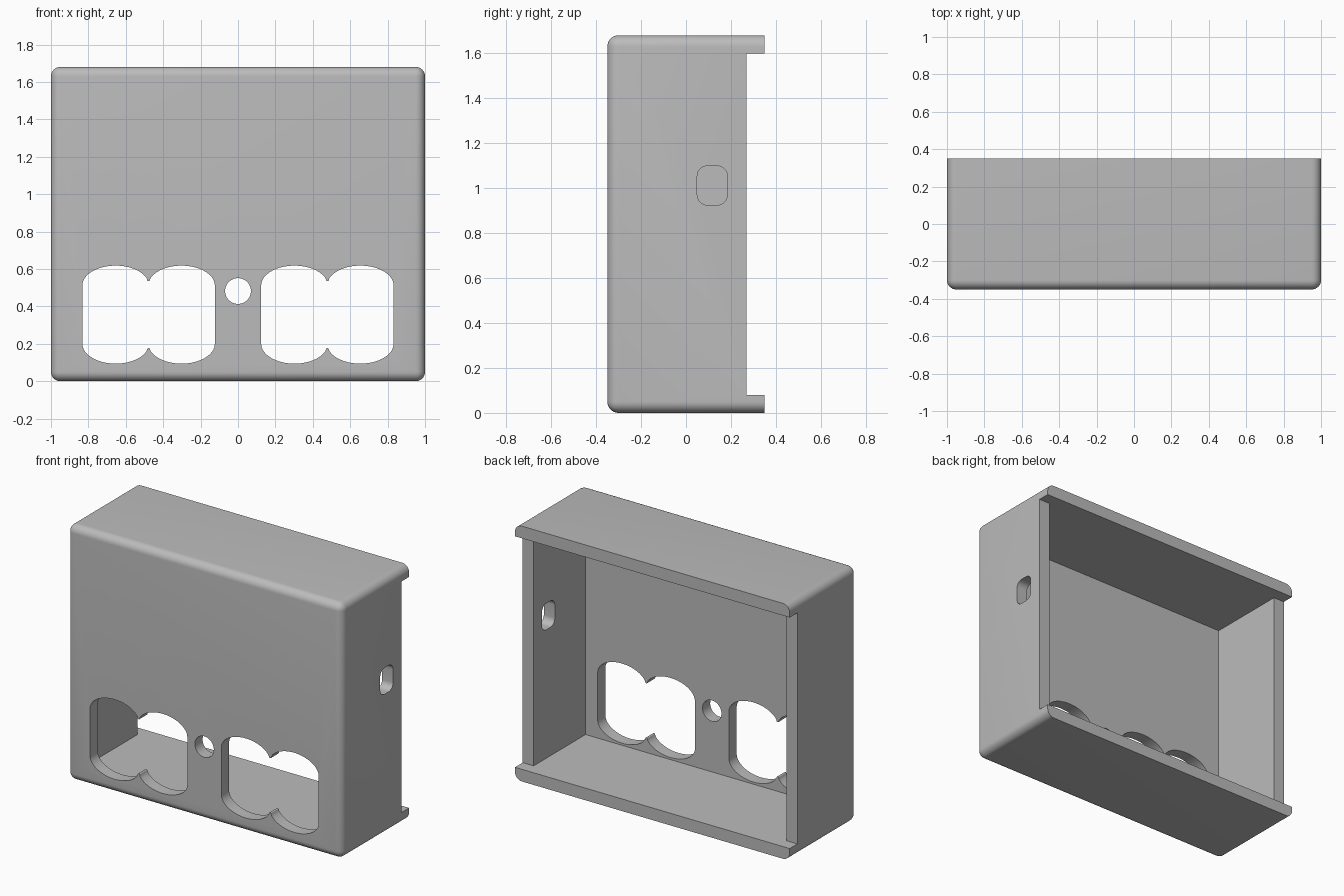
import bpy, bmesh, math
from mathutils import Vector

cube = bpy.data.objects.get("Cube")
if cube:
    bpy.data.objects.remove(cube, do_unlink=True)

W, D, H = 1.0, 0.35, 1.68    # half width, half depth, height
T, R = 0.08, 0.05            # wall thickness, edge radius

grey = bpy.data.materials.new("plain grey")
grey.use_nodes = True
colour = (0.5, 0.5, 0.5, 1)
grey.diffuse_color = colour
grey.node_tree.nodes["Principled BSDF"].inputs["Base Color"].default_value = colour


def add_object(name, bm):
    bmesh.ops.recalc_face_normals(bm, faces=bm.faces)
    mesh = bpy.data.meshes.new(name)
    bm.to_mesh(mesh)
    bm.free()
    mesh.materials.append(grey)
    obj = bpy.data.objects.new(name, mesh)
    bpy.context.collection.objects.link(obj)
    return obj


def prism(name, points, sweep):
    """Closed outline pushed along a vector."""
    bm = bmesh.new()
    face = bm.faces.new([bm.verts.new(p) for p in points])
    out = bmesh.ops.extrude_face_region(bm, geom=[face])
    moved = [v for v in out["geom"] if isinstance(v, bmesh.types.BMVert)]
    bmesh.ops.translate(bm, verts=moved, vec=Vector(sweep))
    return add_object(name, bm)


def arc(cx, cy, r, start, end, n):
    angles = [math.radians(start + (end - start) * i / n) for i in range(n + 1)]
    return [(cx + r * math.cos(a), cy + r * math.sin(a)) for a in angles]


# Outer box: every edge rounded except those around the open back
bm = bmesh.new()
bmesh.ops.create_cube(bm, size=1)
for v in bm.verts:
    v.co = (v.co.x * 2 * W, v.co.y * 2 * D, (v.co.z + 0.5) * H)
edges = [e for e in bm.edges if not all(v.co.y > 0 for v in e.verts)]
bmesh.ops.bevel(bm, geom=edges, offset=R, segments=8, profile=0.5, affect="EDGES")
cover = add_object("box_cover", bm)

# Cavity, widened at the back so the side walls stop short of the lips
half = [(W - T, -D + T), (W - T, D - T), (W + T, D - T), (W + T, D + T)]
outline = half + [(-x, y) for x, y in reversed(half)]
cutters = [prism("cavity_cutter", [(x, y, T) for x, y in outline], (0, 0, H - 2 * T))]

# Twin-lobed socket openings
MID, HALF_H, STRAIGHT = 0.356, 0.262, 0.156
LOBE, LOBE_X, TIP = 0.178, 0.176, 0.179
top = []
for side in (1, -1):
    for i in range(33):
        a = math.pi * i / 32
        x = side * LOBE_X + LOBE * math.cos(a)
        z = STRAIGHT + (HALF_H - STRAIGHT) * math.sin(a)
        # Blunt tip where the two lobes meet
        if side * x > 0.008 and (z >= TIP or abs(x) > LOBE_X):
            top.append((x, z))
    if side == 1:
        top += arc(0, TIP + 0.008, 0.008, 0, -180, 8)
socket = top + [(x, -z) for x, z in reversed(top)]
for name, cx in (("left", 0.478), ("right", -0.478)):
    pts = [(cx + x, -D - T, MID + z) for x, z in socket]
    cutters.append(prism(name + "_socket_cutter", pts, (0, 3 * T, 0)))

# Screw hole between the sockets
ring = arc(0, 0.482, 0.069, 0, 360, 48)[:-1]
cutters.append(prism("screw_hole_cutter", [(x, -D - T, z) for x, z in ring], (0, 3 * T, 0)))

# Rounded cable hole in the left wall
cy, cz, hy, hz, r = 0.117, 1.012, 0.067, 0.087, 0.045
slot = []
for k, (sy, sz) in enumerate([(1, 1), (-1, 1), (-1, -1), (1, -1)]):
    slot += arc(cy + sy * (hy - r), cz + sz * (hz - r), r, 90 * k, 90 * k + 90, 8)
cutters.append(prism("cable_hole_cutter", [(W - 2 * T, y, z) for y, z in slot], (3 * T, 0, 0)))

# Cut everything out, then drop the cutters
bpy.ops.object.select_all(action="DESELECT")
cover.select_set(True)
bpy.context.view_layer.objects.active = cover
for cutter in cutters:
    cutter.hide_render = True
    mod = cover.modifiers.new(cutter.name, "BOOLEAN")
    mod.operation = "DIFFERENCE"
    mod.solver = "EXACT"
    mod.object = cutter
    bpy.ops.object.modifier_apply(modifier=mod.name)
    bpy.data.objects.remove(cutter, do_unlink=True)

bpy.ops.object.shade_smooth_by_angle(angle=math.radians(30))
